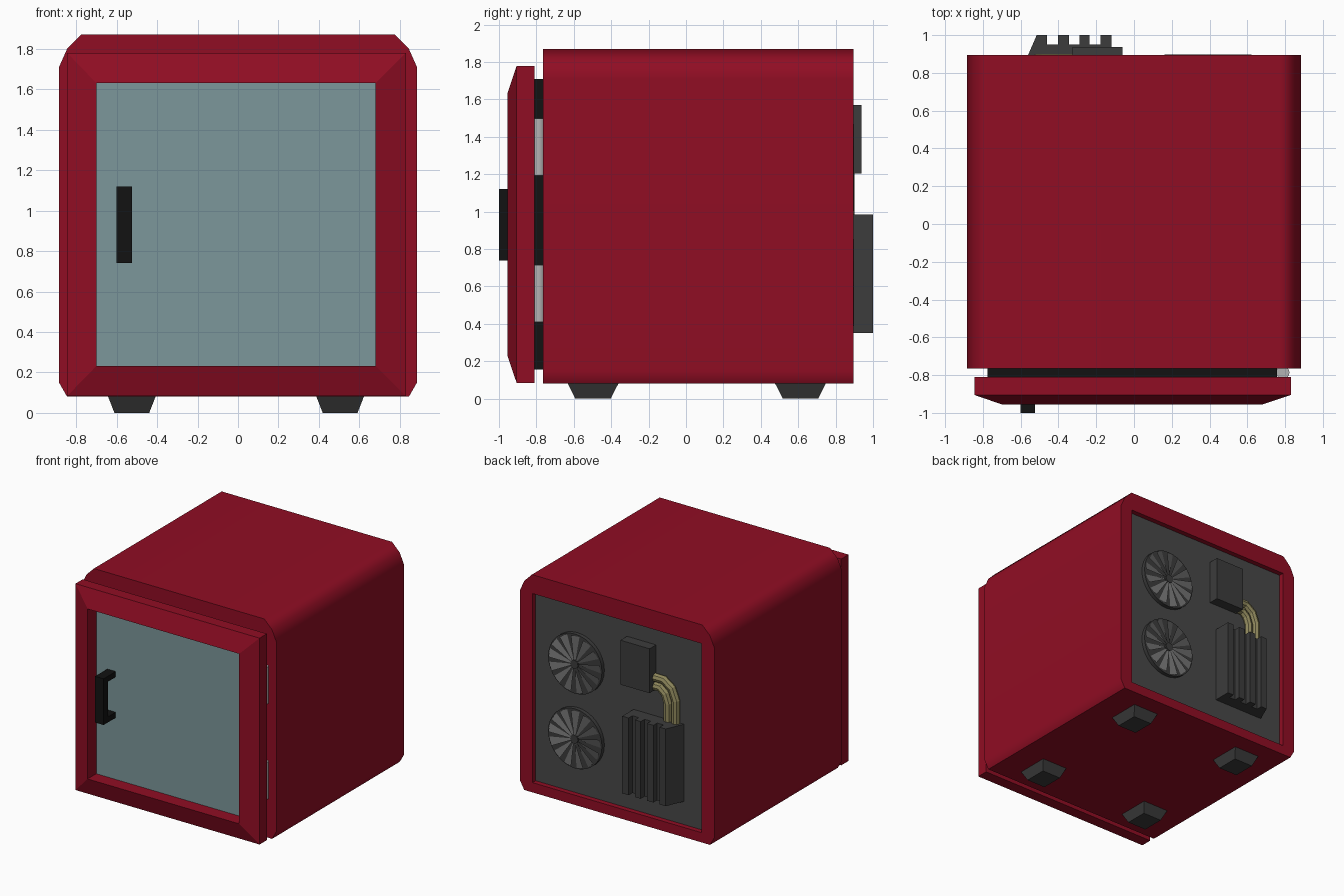
import bpy, bmesh, math
from mathutils import Vector

if "Cube" in bpy.data.objects:
    bpy.data.objects.remove(bpy.data.objects["Cube"])


def material(name, rgb):
    m = bpy.data.materials.new(name)
    m.diffuse_color = (*rgb, 1)
    m.use_nodes = True
    m.node_tree.nodes["Principled BSDF"].inputs["Base Color"].default_value = m.diffuse_color
    return m


RED = material("red", (0.28, 0.004, 0.017))
TEAL = material("teal_glass", (0.20, 0.31, 0.325))
BLACK = material("black", (0.006, 0.006, 0.006))
DARK = material("dark_grey", (0.045, 0.045, 0.045))
PANEL = material("panel_grey", (0.065, 0.065, 0.065))
BLADE = material("blade_grey", (0.15, 0.15, 0.15))
STEEL = material("steel", (0.45, 0.45, 0.45))
BRASS = material("brass", (0.28, 0.25, 0.11))


def finish(name, bm, mat):
    bmesh.ops.recalc_face_normals(bm, faces=bm.faces)
    me = bpy.data.meshes.new(name)
    bm.to_mesh(me)
    bm.free()
    ob = bpy.data.objects.new(name, me)
    bpy.context.collection.objects.link(ob)
    me.materials.append(mat)
    return ob


def loft(name, loops, mat):
    """Closed skin through point loops, capped at both ends."""
    bm = bmesh.new()
    rings = [[bm.verts.new(p) for p in loop] for loop in loops]
    n = len(rings[0])
    for a, b in zip(rings, rings[1:]):
        for i in range(n):
            j = (i + 1) % n
            bm.faces.new((a[i], a[j], b[j], b[i]))
    bm.faces.new(rings[0])
    bm.faces.new(rings[-1])
    return finish(name, bm, mat)


def rect_y(x0, x1, z0, z1, y):
    return [(x0, y, z0), (x1, y, z0), (x1, y, z1), (x0, y, z1)]


def box(name, x, y, z, mat):
    return loft(name, [rect_y(*x, *z, y[0]), rect_y(*x, *z, y[1])], mat)


def cylinder(name, loc, r, depth, sides, mat, along_y=False):
    bpy.ops.mesh.primitive_cylinder_add(vertices=sides, radius=r, depth=depth, location=loc,
                                        rotation=(math.pi / 2 if along_y else 0, 0, 0))
    ob = bpy.context.object
    ob.name = name
    ob.data.materials.append(mat)
    return ob


def smooth(ob, angle):
    bpy.ops.object.select_all(action='DESELECT')
    ob.select_set(True)
    bpy.context.view_layer.objects.active = ob
    bpy.ops.object.shade_smooth_by_angle(angle=math.radians(angle))


# Cabinet: chamfered profile run from front to back
half = [(0.845, 0.08), (0.885, 0.15), (0.885, 1.71), (0.845, 1.80), (0.775, 1.87)]
outline = half + [(-x, z) for x, z in reversed(half)]
cabinet = loft("cabinet", [[(x, y, z) for x, z in outline] for y in (-0.765, 0.895)], RED)

# Recess in the back of the cabinet
cutter = box("recess_cutter", (-0.77, 0.77), (0.85, 1.1), (0.16, 1.715), RED)
cutter.hide_render = True
cut = cabinet.modifiers.new("recess", 'BOOLEAN')
cut.operation, cut.object, cut.solver = 'DIFFERENCE', cutter, 'EXACT'
bpy.context.view_layer.objects.active = cabinet
bpy.ops.object.modifier_apply(modifier="recess")
bpy.data.objects.remove(cutter)
smooth(cabinet, 50)
cabinet.modifiers.new("flat_sides", 'WEIGHTED_NORMAL').keep_sharp = True
box("back_panel", (-0.77, 0.77), (0.845, 0.853), (0.16, 1.715), PANEL)

# Door frame with sloped front and a recessed window
outer, inner = (-0.845, 0.83, 0.083, 1.78), (-0.70, 0.68, 0.232, 1.63)
loft("door_frame", [rect_y(*outer, -0.81), rect_y(*outer, -0.905),
                    rect_y(*inner, -0.955), rect_y(*inner, -0.835)], RED)
box("door_glass", inner[:2], (-0.842, -0.83), inner[2:], TEAL)
box("door_seal", (-0.775, 0.757), (-0.815, -0.76), (0.155, 1.71), BLACK)

# Handle: C-shaped profile
c_shape = [(-0.84, 0.74), (-1.0, 0.74), (-1.0, 1.12), (-0.84, 1.12),
           (-0.84, 1.075), (-0.945, 1.075), (-0.945, 0.785), (-0.84, 0.785)]
loft("door_handle", [[(x, y, z) for y, z in c_shape] for x in (-0.60, -0.523)], BLACK)

# Hinges
for label, z in (("lower", 0.562), ("upper", 1.345)):
    smooth(cylinder(f"{label}_hinge", (0.788, -0.787, z), 0.035, 0.306, 16, STEEL), 40)

# Tapered feet
for sx, x in (("left", -0.525), ("right", 0.505)):
    for sy, y in (("front", -0.497), ("back", 0.612)):
        loops = [[(x + a * w, y + b * d, z) for a, b in ((-1, -1), (1, -1), (1, 1), (-1, 1))]
                 for w, d, z in ((0.086, 0.094, 0), (0.118, 0.136, 0.082))]
        loft(f"{sy}_{sx}_foot", loops, DARK)

# Fans: dark drum with tilted blades
for label, z in (("lower", 0.62), ("upper", 1.235)):
    smooth(cylinder(f"{label}_fan_drum", (0.39, 0.865, z), 0.245, 0.04, 32, DARK, True), 40)
    bm = bmesh.new()
    step = math.tau / 13
    for i in range(13):
        a, b = i * step, (i + 0.62) * step
        pts = [(0.03, a, 0.898), (0.235, a, 0.898), (0.235, b, 0.887), (0.03, b, 0.887)]
        bm.faces.new([bm.verts.new((0.39 + r * math.cos(t), y, z + r * math.sin(t)))
                      for r, t, y in pts])
    blades = finish(f"{label}_fan_blades", bm, BLADE)
    for p in blades.data.polygons:
        if p.normal.y < 0:
            p.flip()
    cylinder(f"{label}_fan_hub", (0.39, 0.88, z), 0.035, 0.036, 16, DARK, True)

# Control box and finned cooler
box("control_box", (-0.325, -0.06), (0.85, 0.938), (1.205, 1.57), DARK)
fins = [(-0.58, 0.85), (-0.515, 1.0)]
for x in (-0.46, -0.345, -0.235):
    fins += [(x, 1.0), (x, 0.95), (x + 0.057, 0.95), (x + 0.057, 1.0)]
fins += [(-0.12, 1.0), (-0.12, 0.85)]
loft("cooler_fins", [[(x, y, z) for x, y in fins] for z in (0.35, 0.985)], DARK)

# Pipes bending from the box down into the cooler
paths = {"outer_pipe": [(-0.31, 1.31), (-0.41, 1.31), (-0.48, 1.26), (-0.515, 1.17), (-0.515, 0.95)],
         "inner_pipe": [(-0.31, 1.238), (-0.375, 1.238), (-0.42, 1.20), (-0.445, 1.13), (-0.445, 0.95)]}
for name, path in paths.items():
    pts = [Vector((x, 0.867, z)) for x, z in path]
    rings = []
    for i, p in enumerate(pts):
        t = (pts[min(i + 1, 4)] - pts[max(i - 1, 0)]).normalized()
        side = t.cross(Vector((0, 1, 0)))
        rings.append([p + 0.034 * (side * math.cos(k * math.tau / 8) + Vector((0, 1, 0)) * math.sin(k * math.tau / 8))
                      for k in range(8)])
    loft(name, rings, BRASS)
